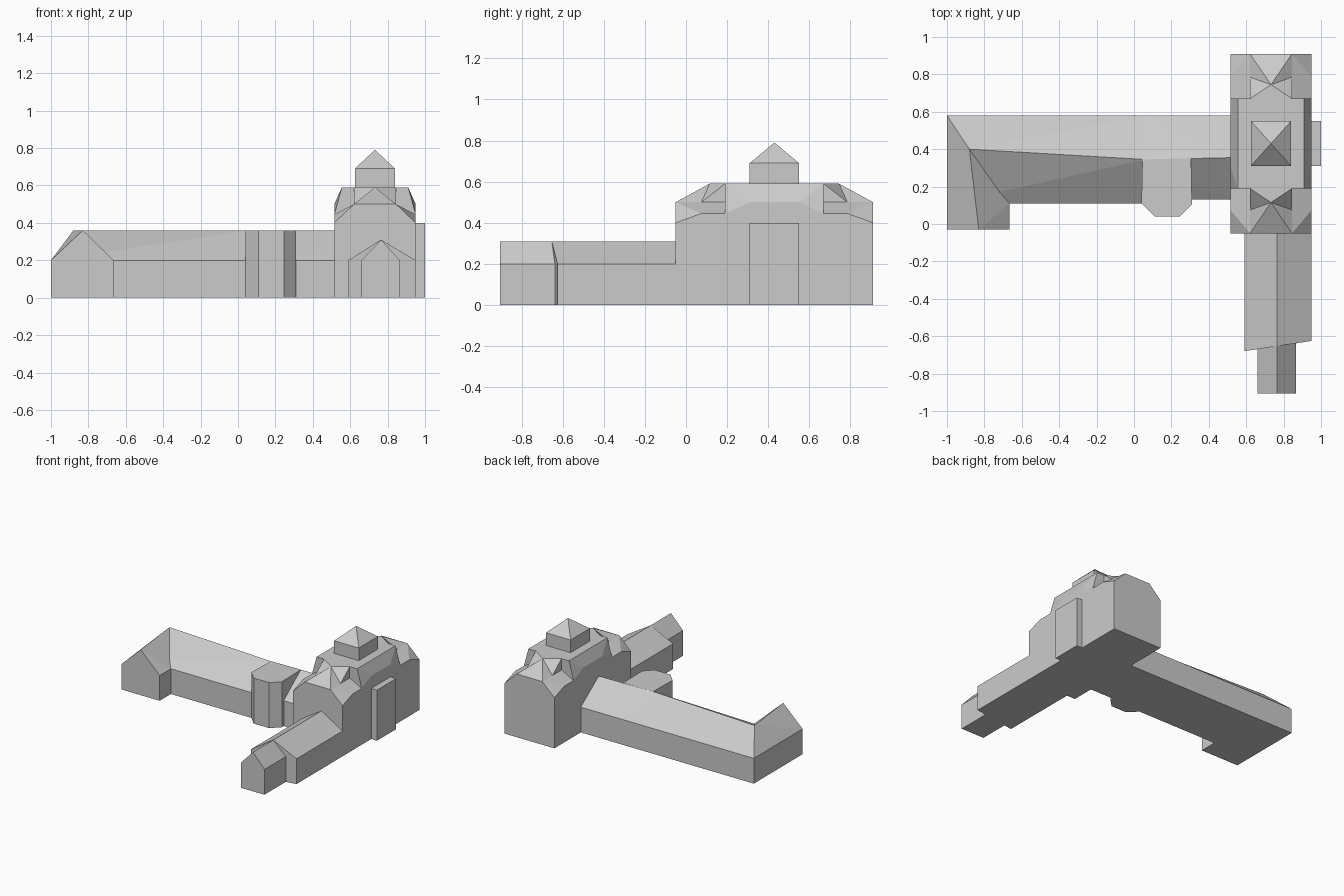
import bpy, bmesh, math

if "Cube" in bpy.data.objects:
    bpy.data.objects.remove(bpy.data.objects["Cube"])

CX, CY = 0.7325, 0.43          # symmetry axes of the tall block


def hull(name, pts):
    """Solid convex part spanned by a few corner points."""
    bm = bmesh.new()
    for p in dict.fromkeys(pts):
        bm.verts.new(p)
    res = bmesh.ops.convex_hull(bm, input=bm.verts[:])
    junk = {e for k in ("geom_interior", "geom_unused") for e in res[k]
            if isinstance(e, bmesh.types.BMVert)}
    bmesh.ops.delete(bm, geom=list(junk), context='VERTS')
    bmesh.ops.dissolve_limit(bm, angle_limit=math.radians(0.5),
                             verts=bm.verts[:], edges=bm.edges[:])
    bmesh.ops.recalc_face_normals(bm, faces=bm.faces[:])
    me = bpy.data.meshes.new(name)
    bm.to_mesh(me)
    bm.free()
    ob = bpy.data.objects.new(name, me)
    bpy.context.collection.objects.link(ob)
    return ob


def mx(pts):
    return pts + [(round(2 * CX - x, 4), y, z) for x, y, z in pts]


def my(pts):
    return [(x, round(2 * CY - y, 4), z) for x, y, z in pts]


def column(outline, z0, z1):
    return [(x, y, z) for x, y in outline for z in (z0, z1)]


def rect(x0, x1, y0, y1):
    return [(x0, y0), (x1, y0), (x1, y1), (x0, y1)]


# Tall block: centre with clipped mansard roof
half = mx([(0.515, 0.19, 0), (0.515, 0.19, 0.445),
           (0.515, 0.31, 0.50), (0.555, 0.19, 0.59)])
hull("tower_block_centre", half + my(half))

# Tall block: matching end bays, each with a hip and a small valley behind it
bay = mx([(0.515, -0.05, 0), (0.515, 0.19, 0), (0.515, -0.05, 0.40),
          (0.515, 0.075, 0.445), (0.515, 0.19, 0.445),
          (0.62, -0.05, 0.50), (0.62, 0.19, 0.50)])
apex = [(CX, 0.115, 0.59)]
hip = mx([(0.62, -0.05, 0.50), (0.62, 0.075, 0.50)]) + apex
saddle = mx([(0.62, 0.075, 0.50), (0.62, 0.19, 0.50), (0.62, 0.19, 0.59)]) + apex
for part, pts in (("end_bay", bay), ("end_hip", hip), ("end_saddle", saddle)):
    hull("front_" + part, pts)
    hull("back_" + part, my(pts))

# Cupola and side projection
hull("cupola", column(rect(0.625, 0.84, 0.31, 0.55), 0.59, 0.69) + [(CX, CY, 0.79)])
hull("side_projection", column(rect(0.93, 1.0, 0.31, 0.55), 0, 0.40))

# Front wing with skewed end, and its porch
hull("front_wing", column([(0.59, -0.68), (0.95, -0.625), (0.95, 0), (0.59, 0)], 0, 0.20)
     + [(0.765, -0.653, 0.31), (0.765, 0, 0.31)])
hull("front_porch", column(rect(0.66, 0.865, -0.905, -0.6), 0, 0.20)
     + [(0.765, -0.905, 0.31), (0.765, -0.6, 0.31)])

# Long side wing in two lengths
hull("long_wing", column(rect(-1, 0.06, 0.11, 0.58), 0, 0.20)
     + [(-0.88, 0.40, 0.36), (0.06, 0.345, 0.36)])
hull("link_wing", column(rect(0.06, 0.53, 0.13, 0.58), 0, 0.20)
     + [(0.06, 0.345, 0.36), (0.53, 0.355, 0.36)])

# Gabled return at the far end
hull("gabled_return", column([(-1, -0.03), (-0.665, -0.03), (-0.665, 0.11), (-1, 0.58)], 0, 0.20)
     + [(-0.83, -0.03, 0.36), (-0.88, 0.40, 0.36)])

# Flat-topped bay in the inner corner
hull("stair_bay", column([(0.04, 0.11), (0.11, 0.04), (0.245, 0.04),
                          (0.31, 0.105), (0.305, 0.352), (0.045, 0.345)], 0, 0.36))
